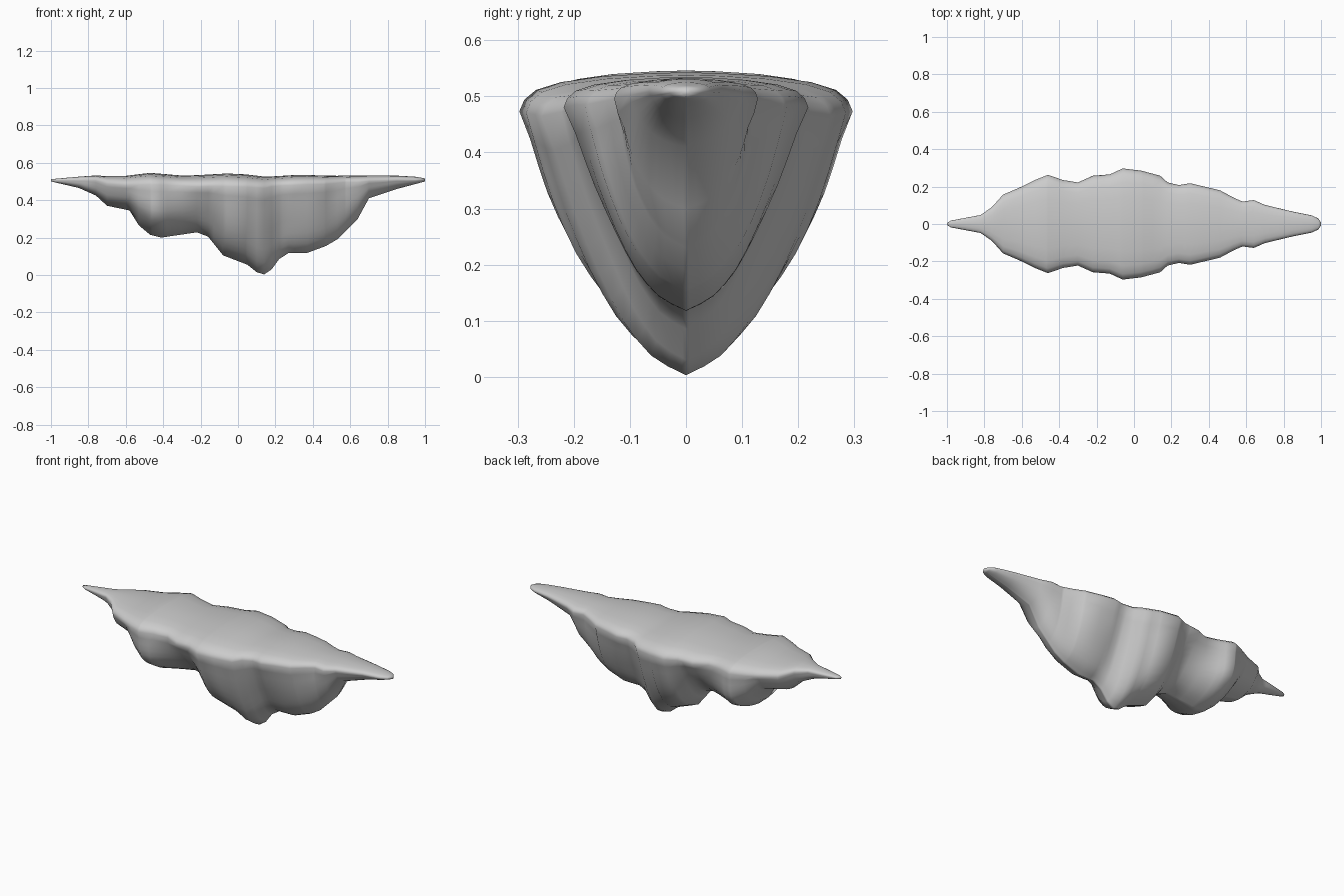
import bpy
import bmesh
import math

cube = bpy.data.objects.get("Cube")
if cube:
    bpy.data.objects.remove(cube, do_unlink=True)

# Outline of the flat plateau: position along the length, half width
OUTLINE = [(-1, .005), (-.98, .018), (-.82, .048), (-.76, .09), (-.7, .157), (-.6, .2),
           (-.53, .235), (-.46, .263), (-.38, .235), (-.3, .222), (-.22, .258),
           (-.13, .265), (-.06, .297), (.04, .285), (.14, .258), (.18, .222), (.24, .208),
           (.3, .218), (.46, .18), (.53, .142), (.58, .12), (.64, .128), (.7, .102),
           (.85, .066), (.95, .046), (.985, .03), (1, .008)]
# Underside silhouette: position along the length, height
KEEL = [(-1, .5), (-.85, .465), (-.76, .425), (-.7, .37), (-.58, .345), (-.53, .265),
        (-.47, .215), (-.41, .2), (-.22, .228), (-.16, .205), (-.08, .105), (.05, .055),
        (.1, .015), (.14, .003), (.18, .03), (.22, .085), (.27, .117), (.37, .118),
        (.47, .155), (.53, .19), (.57, .23), (.64, .3), (.7, .41), (.85, .46), (1, .5)]
# Gentle waviness of the plateau
CREST = [(-1, .512), (-.9, .522), (-.75, .533), (-.65, .524), (-.47, .546), (-.28, .53),
         (-.02, .545), (.15, .525), (.33, .536), (.5, .53), (.8, .534), (.97, .524), (1, .514)]
# How bulging the flanks are: lobes are full, clefts are hollow
FULLNESS = [(-1, .6), (-.7, .7), (-.62, .45), (-.46, 1), (-.36, .9), (-.24, .1), (-.17, -.1),
            (-.06, .45), (.06, .3), (.14, .1), (.22, -.1), (.36, .15), (.5, .3),
            (.62, .5), (.75, .4), (1, .6)]

# Cross-section profiles: width fraction against depth or height fraction
DOME = [(0, 1), (.3, .97), (.55, .9), (.75, .75), (.9, .5), (.98, .2), (1, 0)]
LEAN = [(0, 1), (.12, .92), (.35, .78), (.55, .62), (.78, .43), (.93, .23), (1, 0)]
FULL = [(0, 1), (.2, .99), (.4, .98), (.6, .92), (.8, .68), (.93, .38), (1, 0)]


def sample(curve, x):
    """Linear lookup in a list of pairs."""
    for (a, p), (b, q) in zip(curve, curve[1:]):
        if x <= b:
            return p + (q - p) * max(0, x - a) / (b - a)
    return curve[-1][1]


def cross_section(x):
    """Closed ring of points around the island at one station."""
    width, top, bottom = (sample(c, x) for c in (OUTLINE, CREST, KEEL))
    fullness = sample(FULLNESS, x)
    rim = max(top - .01 - .2 * width, (top + bottom) / 2)
    half = [(width * s, rim + (top - rim) * u) for u, s in DOME[:-1]]
    steps = 12
    for i in range(steps + 1):
        t = math.sin(math.pi / 2 * i / steps)
        lean, full = sample(LEAN, t), sample(FULL, t)
        half.append((width * (lean + (full - lean) * fullness), rim + (bottom - rim) * t))
    half[len(DOME) - 1] = (width, rim)
    # the crest is ordered from rim to centre so the ring runs centre, rim, keel
    crown = sorted(half[:len(DOME) - 1], key=lambda p: p[0])
    half = [(0, top)] + crown + half[len(DOME) - 1:-1] + [(0, bottom)]
    mirrored = [(-y, z) for y, z in reversed(half[1:-1])]
    return [(x, y, z) for y, z in half + mirrored]


# Floating rock island, lofted along its length
bm = bmesh.new()
stations = sorted({x for x, w in OUTLINE} | {x for x, z in KEEL})
rings = [[bm.verts.new(p) for p in cross_section(x)] for x in stations]
for a, b in zip(rings, rings[1:]):
    for i in range(len(a)):
        j = (i + 1) % len(a)
        bm.faces.new((a[i], a[j], b[j], b[i]))
bm.faces.new(rings[0])
bm.faces.new(rings[-1])
bmesh.ops.remove_doubles(bm, verts=bm.verts, dist=.0005)

# Soften the lower flanks so the lobes flow into each other
flanks = [v for v in bm.verts if v.co.z < .45 and abs(v.co.y) > .01]
for _ in range(2):
    bmesh.ops.smooth_vert(bm, verts=flanks, factor=.4,
                          use_axis_x=False, use_axis_y=True, use_axis_z=False)
bmesh.ops.recalc_face_normals(bm, faces=bm.faces)

mesh = bpy.data.meshes.new("rock_island")
bm.to_mesh(mesh)
bm.free()
island = bpy.data.objects.new("rock_island", mesh)
bpy.context.collection.objects.link(island)

# Plain grey stone
stone = bpy.data.materials.new("grey_stone")
stone.use_nodes = True
colour = (.6, .6, .6, 1)
stone.diffuse_color = colour
stone.node_tree.nodes["Principled BSDF"].inputs["Base Color"].default_value = colour
mesh.materials.append(stone)

bpy.ops.object.select_all(action="DESELECT")
island.select_set(True)
bpy.context.view_layer.objects.active = island
bpy.ops.object.shade_smooth()
